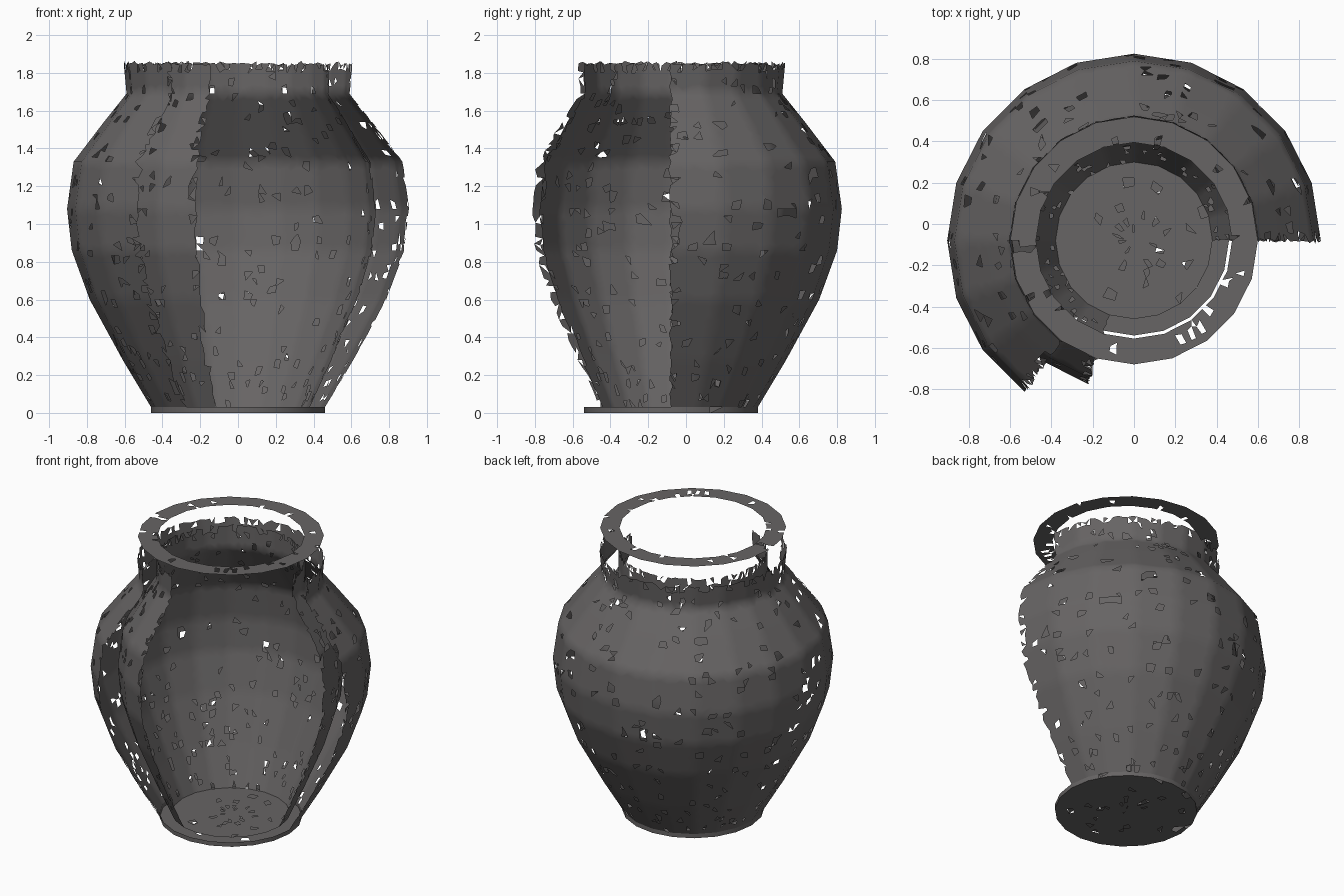
import bpy, bmesh, math, random
from mathutils import Vector

if "Cube" in bpy.data.objects:
    bpy.data.objects.remove(bpy.data.objects["Cube"])

random.seed(7)
SIDES = 20          # low-poly facets around the pot
CELL = 0.04         # size of the chips
CY = -0.08          # pot axis

clay = bpy.data.materials.new("dark_clay")
clay.diffuse_color = (0.135, 0.128, 0.128, 1)
clay.use_nodes = True
clay.node_tree.nodes["Principled BSDF"].inputs["Base Color"].default_value = clay.diffuse_color


def ring_point(r, z, k):
    a = math.tau * k / SIDES
    return Vector((r * math.cos(a), CY + r * math.sin(a), z))


def chipped_surface(name, profile, k0=0, k1=SIDES, ragged_top=False,
                    holes=0.035, flip=False, sub=6):
    """Faceted revolved surface of small shards with random ones missing."""
    bm = bmesh.new()
    is_open = k1 - k0 < SIDES
    doomed = []
    last = len(profile) - 2
    for row, ((r0, z0), (r1, z1)) in enumerate(zip(profile, profile[1:])):
        n = max(1, round(math.hypot(r1 - r0, z1 - z0) / CELL))
        for k in range(k0, k1):
            a, b = ring_point(r0, z0, k), ring_point(r0, z0, k + 1)
            d, c = ring_point(r1, z1, k), ring_point(r1, z1, k + 1)
            first_col, last_col = is_open and k == k0, is_open and k == k1 - 1
            top_row = ragged_top and row == last
            grid = []
            for j in range(n + 1):
                line = []
                for i in range(sub + 1):
                    u, v = i / sub, j / n
                    inner_u, inner_v = 0 < i < sub, 0 < j < n
                    torn = (first_col and i == 0) or (last_col and i == sub)
                    if (inner_u or torn) and inner_v:
                        u += random.uniform(-.33, .33) / sub
                    if inner_u and (inner_v or (top_row and j == n)):
                        v += random.uniform(-.33, .33) / n
                    line.append(bm.verts.new(a.lerp(b, u).lerp(d.lerp(c, u), v)))
                grid.append(line)
            for j in range(n):
                for i in range(sub):
                    q = [grid[j][i], grid[j][i + 1], grid[j + 1][i + 1], grid[j + 1][i]]
                    if random.random() < 0.5:
                        q = q[1:] + q[:1]
                    if flip:
                        q.reverse()
                    # broken edges lose more of their shards
                    edge = ((first_col and i == 0) or (last_col and i == sub - 1)
                            or (top_row and j == n - 1))
                    chance = 0.25 if edge else holes * 0.6
                    whole = random.random() < holes
                    for tri in ((q[0], q[1], q[2]), (q[0], q[2], q[3])):
                        f = bm.faces.new(tri)
                        if whole or random.random() < chance:
                            doomed.append(f)
    bmesh.ops.delete(bm, geom=doomed, context='FACES')
    bmesh.ops.remove_doubles(bm, verts=bm.verts[:], dist=0.0005)
    bmesh.ops.delete(bm, geom=[v for v in bm.verts if not v.link_faces],
                     context='VERTS')
    mesh = bpy.data.meshes.new(name)
    bm.to_mesh(mesh)
    bm.free()
    mesh.materials.append(clay)
    obj = bpy.data.objects.new(name, mesh)
    bpy.context.collection.objects.link(obj)
    bpy.ops.object.select_all(action='DESELECT')
    bpy.context.view_layer.objects.active = obj
    obj.select_set(True)
    bpy.ops.object.shade_smooth_by_angle(angle=math.radians(65))
    return obj


# Outer wall, broken away at the front right
chipped_surface("outer_wall",
                [(.46, .03), (.61, .28), (.785, .6), (.88, .86), (.905, 1.08),
                 (.87, 1.33), (.71, 1.54), (.59, 1.69), (.605, 1.85)],
                0, 13, ragged_top=True)

# Inner wall, reaching one facet further than the outer wall
chipped_surface("inner_wall",
                [(.38, .03), (.495, .28), (.63, .6), (.71, .86), (.73, 1.08),
                 (.70, 1.33), (.48, 1.69), (.48, 1.85)],
                0, 14, ragged_top=True, flip=True)

# Flat lip floating above the neck
chipped_surface("rim", [(.60, 2.0), (.475, 2.0)], holes=0.04)

# Foot: underside, short edge and inside floor
chipped_surface("base", [(.0, 0), (.46, 0), (.46, .03)], holes=0.02, sub=2)
chipped_surface("floor", [(.38, .03), (.0, .03)], holes=0.02, sub=2)
